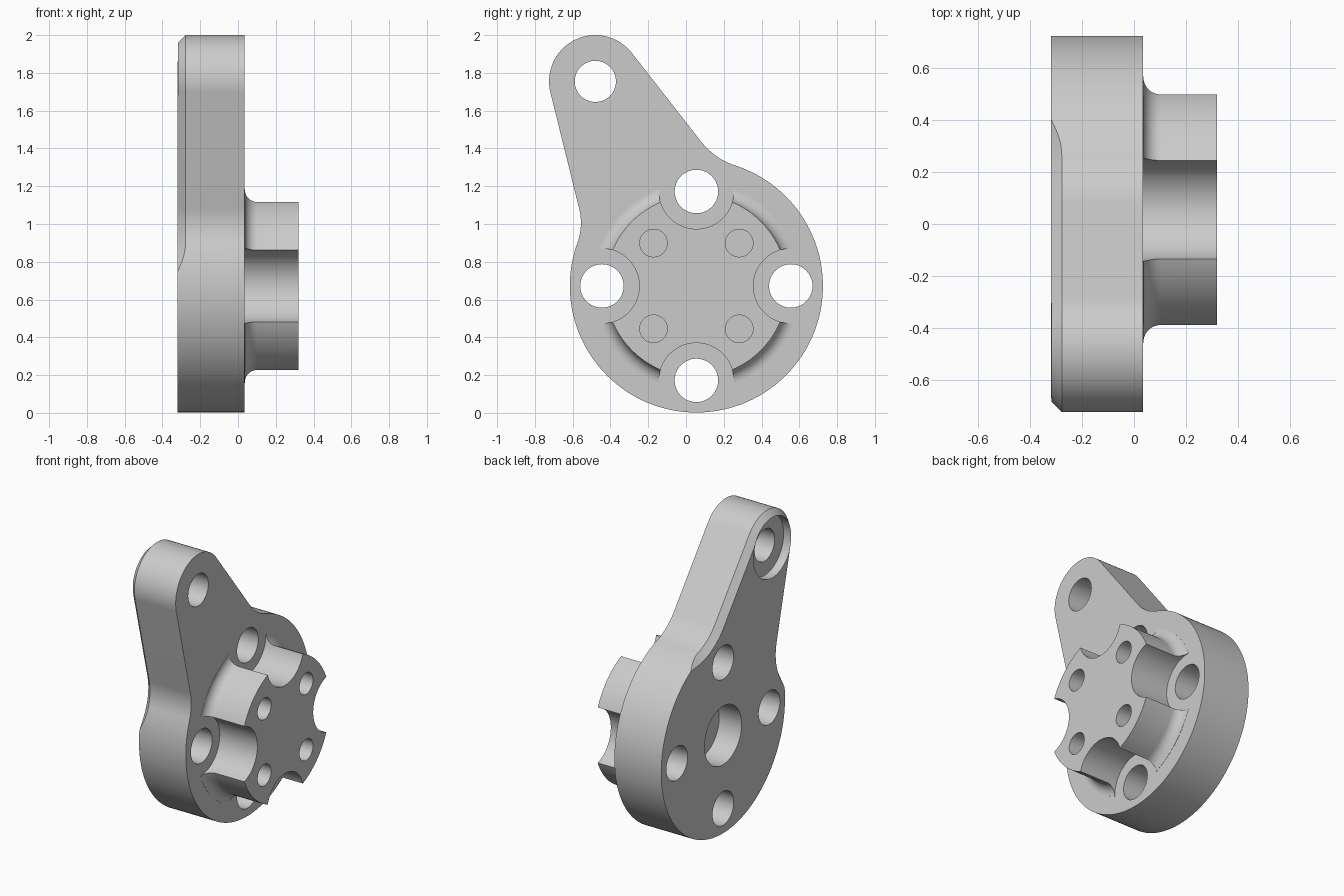
import bpy, bmesh
from math import sin, cos, pi, radians, atan2
from mathutils import Vector

cube = bpy.data.objects.get("Cube")
if cube:
    bpy.data.objects.remove(cube)

# Main dimensions; 2D vectors are (y, z)
BACK, FACE, TOP = -0.32, 0.035, 0.32
HUB, HUB_R = Vector((0.055, 0.672)), 0.67
TIP, TIP_R = Vector((-0.48, 1.755)), 0.245
CHAMFER = 0.042

grey = bpy.data.materials.new("light grey metal")
grey.use_nodes = True
grey.diffuse_color = (0.6, 0.6, 0.6, 1)
grey.node_tree.nodes["Principled BSDF"].inputs["Base Color"].default_value = (0.6, 0.6, 0.6, 1)


def finish(bm, name):
    bmesh.ops.remove_doubles(bm, verts=bm.verts, dist=1e-5)
    bmesh.ops.recalc_face_normals(bm, faces=bm.faces)
    mesh = bpy.data.meshes.new(name)
    bm.to_mesh(mesh)
    bm.free()
    mesh.materials.append(grey)
    obj = bpy.data.objects.new(name, mesh)
    bpy.context.collection.objects.link(obj)
    return obj


def skin(bm, rings):
    """Join closed rings of points with quads and cap both ends."""
    loops = [[bm.verts.new(p) for p in ring] for ring in rings]
    n = len(loops[0])
    for a, b in zip(loops, loops[1:]):
        for i in range(n):
            j = (i + 1) % n
            bm.faces.new((a[i], a[j], b[j], b[i]))
    bm.faces.new(loops[0])
    bm.faces.new(loops[-1])


def revolve(bm, profile, centre, n=64):
    """Solid of (x, radius) profile points turned about an axis along x."""
    turn = [2 * pi * i / n for i in range(n)]
    skin(bm, [[(x, centre.x + r * cos(a), centre.y + r * sin(a)) for a in turn]
              for x, r in profile])


def boolean(obj, tool, operation):
    tool.hide_render = True
    mod = obj.modifiers.new(operation.lower(), 'BOOLEAN')
    mod.operation, mod.object, mod.solver = operation, tool, 'EXACT'
    bpy.context.view_layer.objects.active = obj
    bpy.ops.object.modifier_apply(modifier=mod.name)
    bpy.data.objects.remove(tool)


def angle(v):
    return atan2(v.y, v.x)


def blend(normal, point):
    """Centre and radius of the concave arc from an arm side to the hub."""
    d = point - HUB
    r = (d.length_squared - HUB_R ** 2) / (2 * (HUB_R - d.dot(normal)))
    return point + normal * r, r


def arc(centre, r, a0, a1, n, sign=1, fade=0):
    """Outline samples: position, outward normal, chamfer weight."""
    out = []
    for i in range(n + 1):
        a = a0 + (a1 - a0) * i / n
        d = Vector((cos(a), sin(a)))
        t = min(1, abs(a - a0) / fade, abs(a1 - a) / fade) if fade else 0
        out.append((centre + d * r, d * sign, 1 - t * t))
    return out


# Outline of the plate: round hub, two concave blends and the arm tip
right_n = Vector((0.788, 0.616)).normalized()
left_n = Vector((-0.97, -0.24)).normalized()
tangent = Vector((right_n.y, -right_n.x))
right_c, right_r = blend(right_n, TIP + right_n * TIP_R + tangent * 0.596)
tangent = Vector((-left_n.y, left_n.x))
left_c, left_r = blend(left_n, TIP + left_n * TIP_R + tangent * 0.635)
hub_start, hub_end = angle(left_c - HUB), angle(right_c - HUB) + 2 * pi
to_hub, to_arm = angle(HUB - right_c), angle(-right_n)
outline = arc(HUB, HUB_R, hub_start, hub_end, 120, 1, radians(13))
outline += arc(right_c, right_r, to_hub, to_arm, 14, -1)
outline += arc(TIP, TIP_R, angle(right_n), angle(left_n) + 2 * pi, 40)
outline += arc(left_c, left_r, angle(-left_n), angle(HUB - left_c), 14, -1)
# Drop coincident joints between neighbouring arcs
outline = [s for i, s in enumerate(outline) if (s[0] - outline[i - 1][0]).length > 1e-4]

# Plate with a back chamfer that runs out on the hub
bm = bmesh.new()
back_edge = [p - n * CHAMFER * w for p, n, w in outline]
skin(bm, [[(FACE, *p) for p, n, w in outline],
          [(BACK + CHAMFER * w, *p) for p, n, w in outline],
          [(BACK, *p) for p in back_edge]])
body = finish(bm, "lever_flange")

# Filleted boss, sunk a little into the plate
boss_r, fillet = 0.483, 0.067
profile = [(FACE - 0.06, boss_r + fillet)]
for i in range(11):
    a = pi / 2 * i / 10
    profile.append((FACE + 0.001 + fillet * (1 - cos(a)), boss_r + fillet * (1 - sin(a))))
profile.append((TOP, boss_r))
bm = bmesh.new()
revolve(bm, profile, HUB, 128)
boss = finish(bm, "boss")

# Scallops around the bolt holes
bolts = [HUB + Vector((cos(k * pi / 2), sin(k * pi / 2))) * 0.5 for k in range(4)]
bm = bmesh.new()
for c in bolts:
    revolve(bm, [(-0.2, 0.198), (0.5, 0.198)], c)
boolean(boss, finish(bm, "scallop_cutter"), 'DIFFERENCE')
boolean(body, boss, 'UNION')

# Bolt holes, blind pilot holes, back bore and counterbored tip hole
bm = bmesh.new()
for c in bolts:
    revolve(bm, [(-0.5, 0.115), (0.5, 0.115)], c)
for sy in (-1, 1):
    for sz in (-1, 1):
        revolve(bm, [(0.08, 0.073), (0.5, 0.073)], HUB + Vector((sy, sz)) * 0.227, 40)
revolve(bm, [(-0.5, 0.2), (BACK + 0.17, 0.2)], HUB)
revolve(bm, [(-0.5, 0.206), (BACK + 0.06, 0.206), (BACK + 0.06, 0.109), (0.5, 0.109)], TIP)
boolean(body, finish(bm, "hole_cutter"), 'DIFFERENCE')

# Smooth the round walls, keep the edges crisp
bpy.ops.object.select_all(action='DESELECT')
body.select_set(True)
bpy.context.view_layer.objects.active = body
bpy.ops.object.shade_smooth_by_angle(angle=radians(30))
